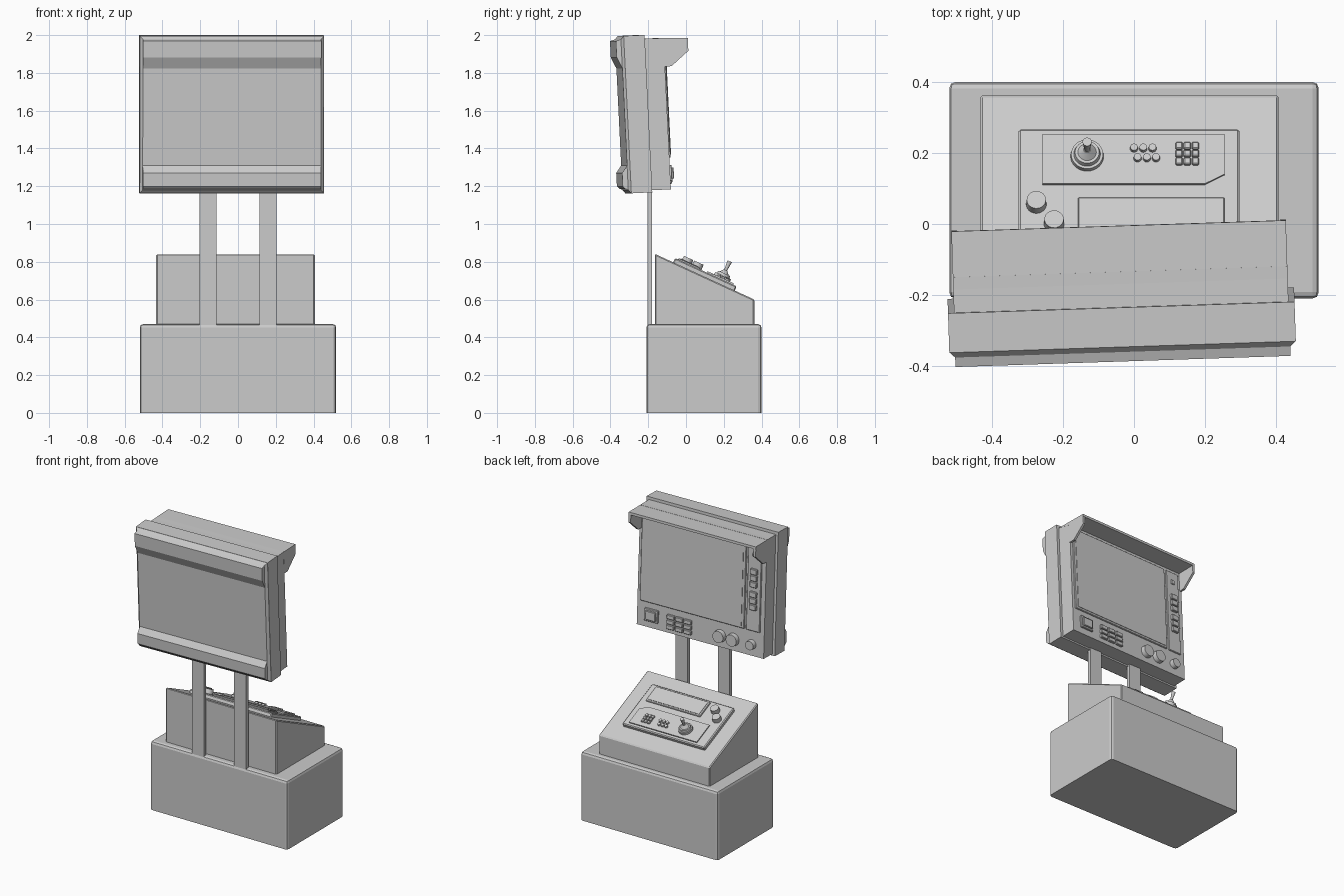
import bpy, bmesh
from math import radians, atan2
from mathutils import Matrix, Vector

if "Cube" in bpy.data.objects:
    bpy.data.objects.remove(bpy.data.objects["Cube"])

T = Matrix.Translation
def R(deg, axis): return Matrix.Rotation(radians(deg), 4, axis)
WORLD = Matrix.Identity(4)

def finish(name, bm, M, smooth=False):
    bmesh.ops.recalc_face_normals(bm, faces=bm.faces)
    me = bpy.data.meshes.new(name)
    bm.to_mesh(me)
    bm.free()
    ob = bpy.data.objects.new(name, me)
    bpy.context.collection.objects.link(ob)
    ob.matrix_world = M
    if smooth:
        bpy.context.view_layer.objects.active = ob
        ob.select_set(True)
        bpy.ops.object.shade_smooth_by_angle(angle=radians(35))
        ob.select_set(False)
    return ob

def extrude(bm, pts, offset):
    """Closed polygon pushed along an offset."""
    f = bm.faces.new([bm.verts.new(p) for p in pts])
    r = bmesh.ops.extrude_face_region(bm, geom=[f])
    bmesh.ops.translate(bm, vec=offset,
                        verts=[g for g in r['geom'] if isinstance(g, bmesh.types.BMVert)])

def prism(name, yz, x0, x1, M=WORLD, bevel=0):
    bm = bmesh.new()
    extrude(bm, [(x0, y, z) for y, z in yz], (x1 - x0, 0, 0))
    if bevel:
        bmesh.ops.bevel(bm, geom=bm.edges[:], offset=bevel, segments=1, affect='EDGES')
    return finish(name, bm, M)

def plate(name, xy, z0, z1, M=WORLD):
    bm = bmesh.new()
    extrude(bm, [(x, y, z0) for x, y in xy], (0, 0, z1 - z0))
    return finish(name, bm, M)

def box(name, x, y, z, M=WORLD, bevel=0, segments=1):
    """Box from ranges; the bevel skips the edges of the underside."""
    bm = bmesh.new()
    extrude(bm, [(x[0], y[0], z[0]), (x[1], y[0], z[0]), (x[1], y[1], z[0]), (x[0], y[1], z[0])],
            (0, 0, z[1] - z[0]))
    if bevel:
        es = [e for e in bm.edges if max(v.co.z for v in e.verts) > z[0] + 1e-5]
        bmesh.ops.bevel(bm, geom=es, offset=bevel, segments=segments, affect='EDGES', profile=0.5)
    return finish(name, bm, M)

def button(name, x, y, w, h, z0, z1, M):
    return box(name, (x - w / 2, x + w / 2), (y - h / 2, y + h / 2), (z0, z1), M, 0.003)

def knob(name, x, y, z0, z1, r0, r1, M, sides=24):
    bm = bmesh.new()
    bmesh.ops.create_cone(bm, cap_ends=True, segments=sides, radius1=r0, radius2=r1, depth=z1 - z0,
                          matrix=T((x, y, (z0 + z1) / 2)))
    return finish(name, bm, M, True)

# Pedestal, desk wedge and posts
box("pedestal", (-0.52, 0.52), (-0.21, 0.40), (0, 0.47), bevel=0.018, segments=2)
prism("desk_wedge", [(-0.165, 0.46), (-0.165, 0.842), (0.362, 0.6), (0.362, 0.46)],
      -0.433, 0.407, bevel=0.006)
for i, x in enumerate((-0.16, 0.16)):
    box(f"post_{i}", (x - 0.045, x + 0.045), (-0.205, -0.18), (0.46, 1.3))

# Sloped control panel: local x across, y down the slope, z out of it
D = T((0, 0.1, 0.72)) @ Matrix.Rotation(-atan2(0.242, 0.527), 4, 'X')
box("desk_panel", (-0.325, 0.297), (-0.185, 0.174), (-0.005, 0.025), D, 0.006)
plate("desk_button_plate", [(-0.258, 0), (-0.258, 0.153), (0.255, 0.153), (0.255, 0.03),
                            (0.2, 0), ], 0.02, 0.033, D)
D.col  # matrix shared by all desk controls
box("desk_display", (-0.158, 0.255), (-0.168, -0.042), (0.02, 0.033), D, 0.003)
box("desk_display_glass", (-0.145, 0.242), (-0.156, -0.054), (0.03, 0.036), D)
for i, (x, y) in enumerate(((-0.275, -0.06), (-0.225, -0.12))):
    knob(f"desk_knob_{i}", x, y, 0.02, 0.055, 0.029, 0.027, D)
for j, (y, dx) in enumerate(((0.108, 0), (0.078, 0.01))):
    for i in range(3):
        knob(f"round_button_{j}_{i}", dx + 0.026 * i, y, 0.03, 0.045, 0.0115, 0.0105, D, 16)
for j in range(3):
    for i in range(3):
        button(f"desk_key_{j}_{i}", 0.127 + 0.023 * i, 0.067 + 0.024 * j, 0.02, 0.021, 0.03, 0.043, D)
knob("stick_base", -0.132, 0.085, 0.03, 0.047, 0.047, 0.045, D, 32)
knob("stick_collar", -0.132, 0.085, 0.045, 0.06, 0.038, 0.034, D, 32)
knob("stick_boot", -0.132, 0.085, 0.06, 0.078, 0.026, 0.01, D)
knob("stick_handle", -0.132, 0.085, 0.07, 0.13, 0.007, 0.013, D, 16)

# Monitor, turned and tilted slightly: local y points out of the screen
M = T((-0.037, -0.2, 1.585)) @ R(1.9, 'Z') @ R(2.8, 'X')
box("monitor_case", (-0.47, 0.47), (-0.03, 0.085), (-0.406, 0.396), M)
B = M @ T((0, -0.015, 0)) @ R(90, 'X')      # local z runs backwards
box("monitor_frame", (-0.488, 0.488), (-0.417, 0.417), (0, 0.111), B)
bm = bmesh.new()
rings = [[bm.verts.new((sx * w, sy * h, z)) for sx, sy in ((-1, -1), (1, -1), (1, 1), (-1, 1))]
         for w, h, z in ((0.488, 0.417, 0.11), (0.472, 0.4, 0.126))]
for i in range(4):
    bm.faces.new((rings[0][i], rings[0][i - 1], rings[1][i - 1], rings[1][i]))
bm.faces.new(rings[0])
bm.faces.new(rings[1])
finish("monitor_back", bm, B)
prism("back_top_bulge", [(-0.12, 0.407), (-0.141, 0.4), (-0.168, 0.392), (-0.168, 0.305),
                         (-0.14, 0.243), (-0.12, 0.243)], -0.472, 0.472, M)
prism("back_bottom_bulge", [(-0.12, -0.268), (-0.14, -0.268), (-0.169, -0.307), (-0.169, -0.378),
                            (-0.155, -0.393), (-0.12, -0.4)], -0.472, 0.472, M)

# Hood: roof plate and a pair of cheeks
prism("hood_roof", [(-0.015, 0.398), (0.214, 0.391), (0.214, 0.374), (0.08, 0.374)], -0.471, 0.471, M)
for s in (-1, 1):
    prism(f"hood_cheek_{'left' if s < 0 else 'right'}",
          [(0.08, 0.39), (0.213, 0.389), (0.213, 0.322), (0.12, 0.245), (0.08, 0.245)],
          s * 0.471, s * 0.455, M)

# Screen face: local z out of the screen, y pointing down
F = M @ T((0, 0.085, 0)) @ R(-90, 'X')
box("screen_bezel", (-0.325, 0.45), (-0.355, 0.238), (-0.01, 0.008), F, 0.004)
box("screen_glass", (-0.305, 0.43), (-0.335, 0.222), (0, 0.011), F)
box("side_strip", (-0.44, -0.338), (-0.355, 0.238), (-0.01, 0.008), F, 0.004)
for i, w in enumerate((0.165, 0.122, 0.079, 0.012, -0.031, -0.074)):
    button(f"side_button_{i}", -0.39, -w, 0.05, 0.037, 0, 0.024, F)
button("side_lamp", -0.39, -0.28, 0.03, 0.03, 0, 0.014, F)

# Lower row of monitor controls
button("switch_plate", 0.36, 0.32, 0.1, 0.085, -0.005, 0.012, F)
button("switch_rocker", 0.36, 0.32, 0.075, 0.06, 0, 0.022, F)
for j in range(3):
    for i in range(3):
        button(f"monitor_key_{j}_{i}", 0.09 + 0.063 * i, 0.295 + 0.034 * j, 0.055, 0.028, -0.005, 0.016, F)
for i, (x, r) in enumerate(((-0.147, 0.042), (-0.245, 0.042), (-0.38, 0.032))):
    knob(f"monitor_knob_{i}", x, 0.33, -0.005, 0.03, r, r * 0.93, F)
